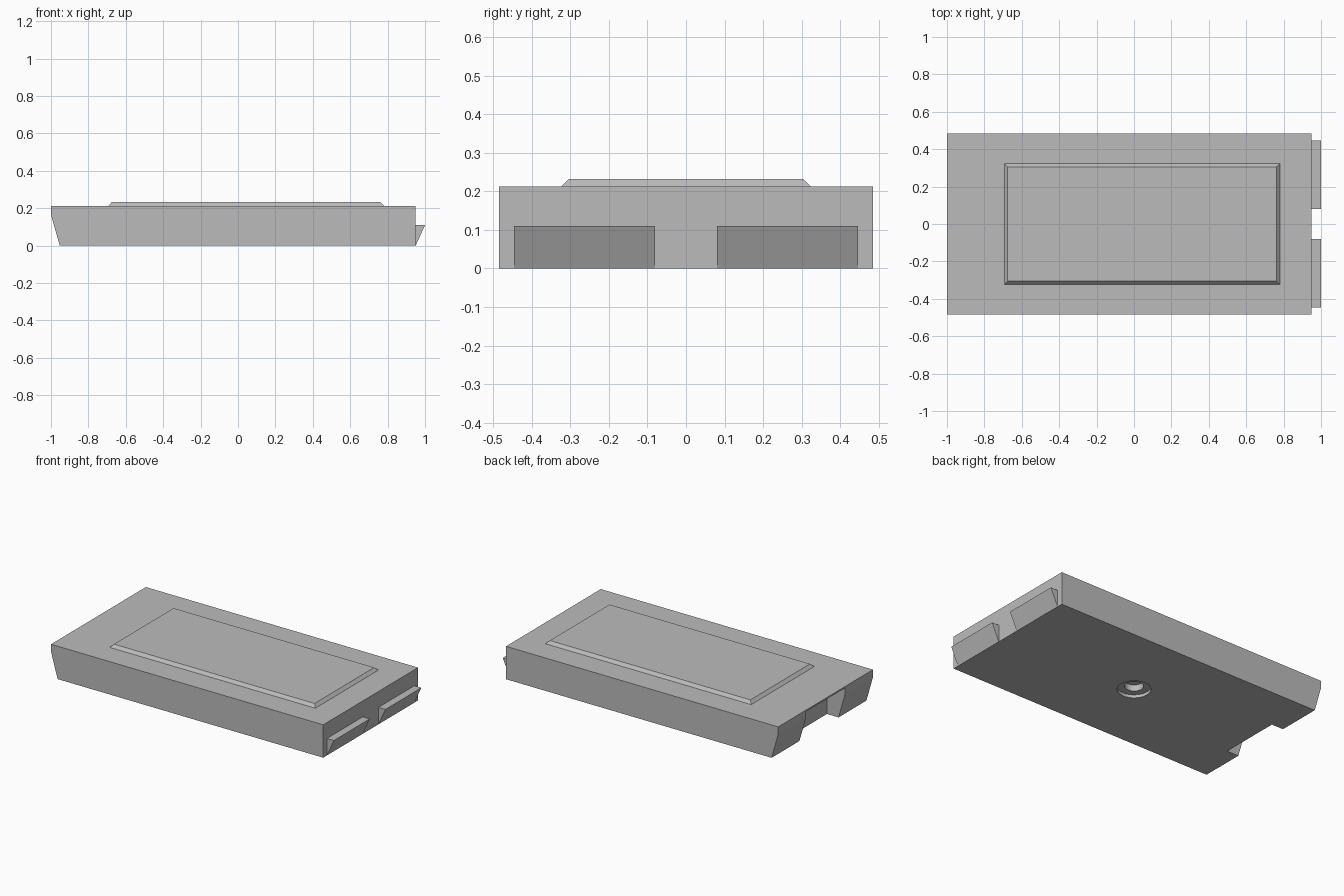
import bpy
import bmesh

cube = bpy.data.objects.get("Cube")
if cube:
    bpy.data.objects.remove(cube, do_unlink=True)

grey = bpy.data.materials.new("plain grey")
grey.use_nodes = True
colour = (0.5, 0.5, 0.5, 1)
grey.diffuse_color = colour
grey.node_tree.nodes["Principled BSDF"].inputs["Base Color"].default_value = colour


def finish(name, bm):
    bmesh.ops.recalc_face_normals(bm, faces=bm.faces)
    mesh = bpy.data.meshes.new(name)
    bm.to_mesh(mesh)
    bm.free()
    mesh.materials.append(grey)
    obj = bpy.data.objects.new(name, mesh)
    bpy.context.collection.objects.link(obj)
    return obj


def prism(name, profile, y0, y1):
    """Extrude an x-z profile along y."""
    bm = bmesh.new()
    face = bm.faces.new([bm.verts.new((x, y0, z)) for x, z in profile])
    result = bmesh.ops.extrude_face_region(bm, geom=[face])
    moved = [v for v in result["geom"] if isinstance(v, bmesh.types.BMVert)]
    bmesh.ops.translate(bm, verts=moved, vec=(0, y1 - y0, 0))
    return finish(name, bm)


def cylinder(name, radius, z0, z1):
    bm = bmesh.new()
    bmesh.ops.create_cone(bm, cap_ends=True, segments=32, radius1=radius,
                          radius2=radius, depth=z1 - z0)
    bmesh.ops.translate(bm, verts=bm.verts, vec=(0, 0, (z0 + z1) / 2))
    return finish(name, bm)


def cut(target, cutter):
    cutter.hide_render = True
    cutter.hide_viewport = True
    mod = target.modifiers.new(cutter.name, "BOOLEAN")
    mod.operation = "DIFFERENCE"
    mod.solver = "EXACT"
    mod.object = cutter
    bpy.context.view_layer.objects.active = target
    bpy.ops.object.modifier_apply(modifier=mod.name)
    bpy.data.objects.remove(cutter, do_unlink=True)


# Slab with one undercut end
TOP = 0.213
slab = prism("slab", [(-0.953, 0), (0.95, 0), (0.95, TOP), (-1, TOP), (-1, 0.165)],
             -0.485, 0.485)

# Open socket in the undercut end
cut(slab, prism("socket_cutter", [(-1.1, -0.1), (-0.87, -0.1), (-0.87, 0.203), (-1.1, 0.203)],
                -0.2, 0.2))

# Stepped screw hole underneath
cut(slab, cylinder("wide_hole_cutter", 0.098, -0.05, 0.02))
cut(slab, cylinder("narrow_hole_cutter", 0.054, -0.05, 0.06))

# Raised panel with chamfered rim
bm = bmesh.new()
rings = []
for z, inset in ((TOP, 0), (0.232, 0.018)):
    x0, x1, y = -0.693 + inset, 0.78 - inset, 0.323 - inset
    rings.append([bm.verts.new((px, py, z))
                  for px, py in ((x0, -y), (x1, -y), (x1, y), (x0, y))])
low, high = rings
bm.faces.new(low)
bm.faces.new(high)
for i in range(4):
    j = (i + 1) % 4
    bm.faces.new((low[i], low[j], high[j], high[i]))
finish("raised_panel", bm)

# Pair of wedge hooks on the other end
for name, y0, y1 in (("front_hook", -0.447, -0.08), ("back_hook", 0.08, 0.447)):
    prism(name, [(0.95, 0), (1, 0.11), (0.95, 0.11)], y0, y1)
